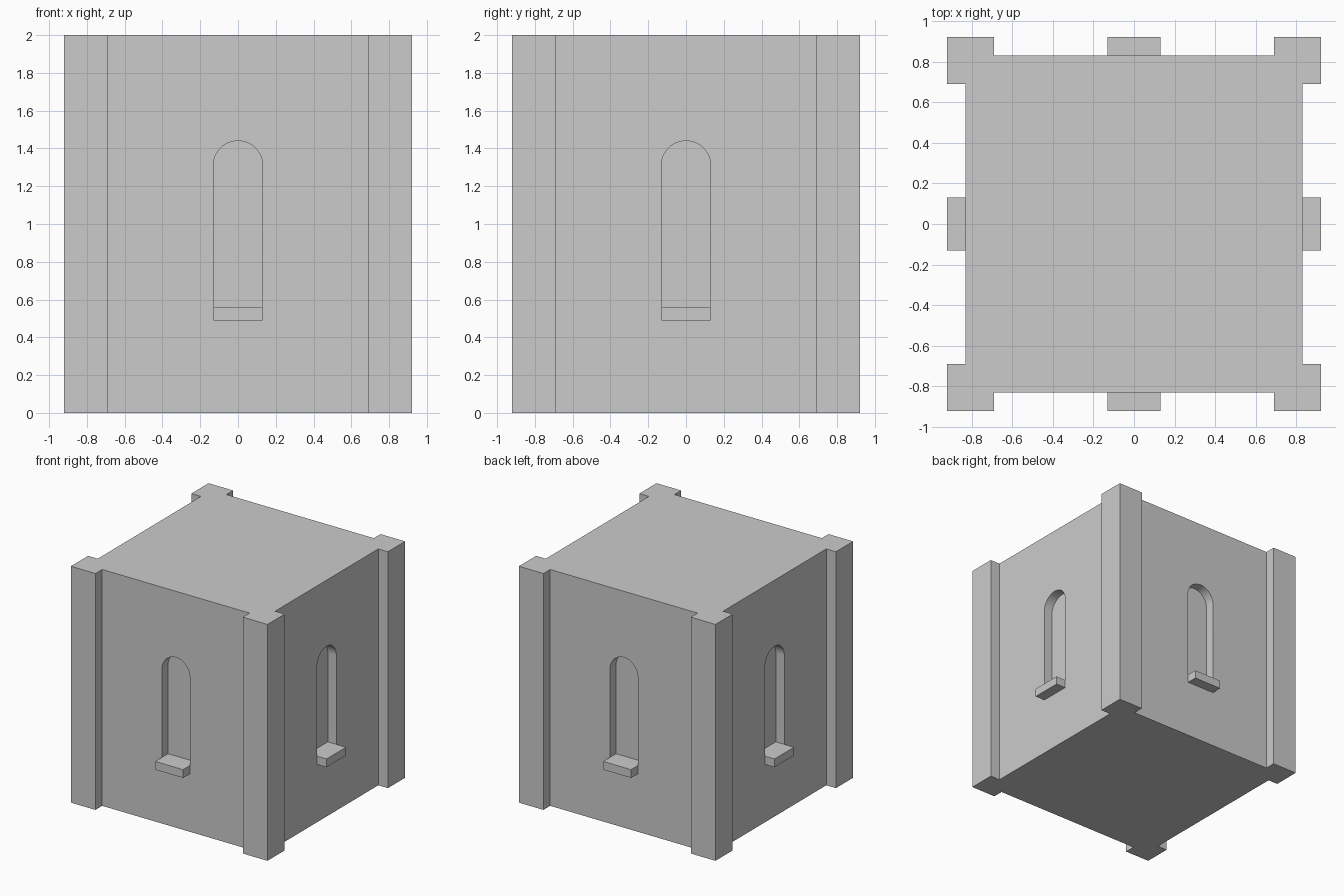
import bpy, bmesh
from math import pi, cos, sin, radians
from mathutils import Vector, Matrix

if "Cube" in bpy.data.objects:
    bpy.data.objects.remove(bpy.data.objects["Cube"])

HEIGHT = 2.0
OUT, WALL, POST = 0.92, 0.83, 0.69      # post face, wall face, post inner edge
HALF_W = 0.13                           # window half width = arch radius
SPRING, SILL_TOP, SILL_BOTTOM = 1.31, 0.56, 0.49
BACK = 0.75                             # back of the window recess


def extrude_profile(bm, points, offset):
    """Fill a closed outline and extrude it into a solid."""
    face = bm.faces.new([bm.verts.new(p) for p in points])
    geom = bmesh.ops.extrude_face_region(bm, geom=[face])["geom"]
    moved = [g for g in geom if isinstance(g, bmesh.types.BMVert)]
    bmesh.ops.translate(bm, verts=moved, vec=offset)


def make_object(name, bm):
    bmesh.ops.recalc_face_normals(bm, faces=bm.faces)
    mesh = bpy.data.meshes.new(name)
    bm.to_mesh(mesh)
    bm.free()
    obj = bpy.data.objects.new(name, mesh)
    bpy.context.collection.objects.link(obj)
    return obj


def quarter(i):
    return Matrix.Rotation(i * pi / 2, 3, 'Z')


# Tower body: one plan outline with a projecting post at each corner
corner = [(WALL, POST), (OUT, POST), (OUT, OUT), (POST, OUT), (POST, WALL)]
bm = bmesh.new()
outline = [quarter(i) @ Vector((x, y, 0)) for i in range(4) for x, y in corner]
extrude_profile(bm, outline, (0, 0, HEIGHT))
body = make_object("tower_body", bm)

# Arched window cutter, one per side (its bottom is covered by the sill)
base = (SILL_TOP + SILL_BOTTOM) / 2
arch = [(-HALF_W, base), (HALF_W, base)]
arch += [(HALF_W * cos(a), SPRING + HALF_W * sin(a))
         for a in (pi * k / 24 for k in range(25))]
bm = bmesh.new()
for i in range(4):
    points = [quarter(i) @ Vector((x, -BACK, z)) for x, z in arch]
    extrude_profile(bm, points, quarter(i) @ Vector((0, -0.3, 0)))
cutter = make_object("window_cutter", bm)
cutter.hide_render = True

# Cut the windows and drop the cutter
cut = body.modifiers.new("windows", 'BOOLEAN')
cut.operation = 'DIFFERENCE'
cut.solver = 'EXACT'
cut.object = cutter
bpy.context.view_layer.objects.active = body
body.select_set(True)
bpy.ops.object.modifier_apply(modifier=cut.name)
bpy.data.objects.remove(cutter)
bpy.ops.object.shade_smooth_by_angle(angle=radians(30))

# Window sills: run from inside the recess out to the post face
for i, side in enumerate(("front", "right", "back", "left")):
    bm = bmesh.new()
    rim = [(-HALF_W, -OUT), (HALF_W, -OUT), (HALF_W, -BACK + 0.01), (-HALF_W, -BACK + 0.01)]
    points = [quarter(i) @ Vector((x, y, SILL_BOTTOM)) for x, y in rim]
    extrude_profile(bm, points, (0, 0, SILL_TOP - SILL_BOTTOM))
    make_object(side + "_window_sill", bm)
